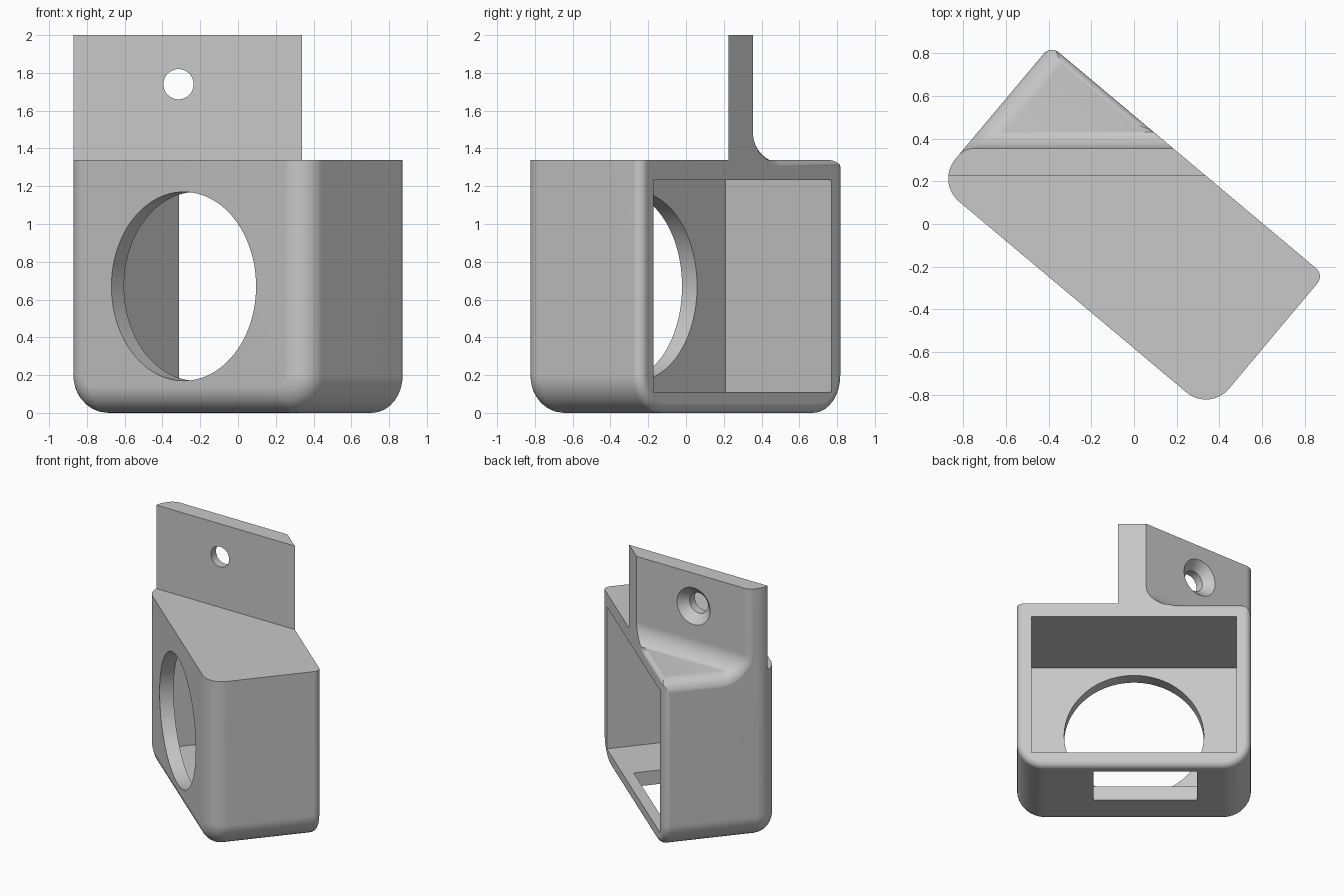
import bpy, bmesh
from math import sin, cos, pi, radians
from mathutils import Vector

if "Cube" in bpy.data.objects:
    bpy.data.objects.remove(bpy.data.objects["Cube"])

grey = bpy.data.materials.new("plain_grey")
grey.use_nodes = True
grey.diffuse_color = (0.58, 0.58, 0.58, 1)
grey.node_tree.nodes["Principled BSDF"].inputs["Base Color"].default_value = grey.diffuse_color

# Housing axes: U runs along its width, V from its front to its open back
TURN = radians(40)
U = Vector((cos(TURN), -sin(TURN), 0))
V = Vector((sin(TURN), cos(TURN), 0))
Z = Vector((0, 0, 1))
HALF, FRONT, BACK, TOP = 0.838, -0.447, 0.39, 1.34
WALL = 0.104
STEPS = 8


def place(u, v, z):
    return U * u + V * v + Z * z


def loft(name, rings):
    """Closed solid through rings of equal length."""
    bm = bmesh.new()
    loops = [[bm.verts.new(p) for p in ring] for ring in rings]
    n = len(loops[0])
    for a, b in zip(loops, loops[1:]):
        for i in range(n):
            j = (i + 1) % n
            bm.faces.new((a[i], a[j], b[j], b[i]))
    bm.faces.new(loops[0])
    bm.faces.new(loops[-1])
    bmesh.ops.recalc_face_normals(bm, faces=bm.faces)
    mesh = bpy.data.meshes.new(name)
    bm.to_mesh(mesh)
    bm.free()
    mesh.materials.append(grey)
    obj = bpy.data.objects.new(name, mesh)
    bpy.context.scene.collection.objects.link(obj)
    return obj


def box(name, u, v, z):
    return loft(name, [[place(a, b, c) for a, b in
                        ((u[0], v[0]), (u[1], v[0]), (u[1], v[1]), (u[0], v[1]))] for c in z])


def circle(centre, a, b, r, n):
    return [centre + a * (r * cos(2 * pi * i / n)) + b * (r * sin(2 * pi * i / n)) for i in range(n)]


def combine(target, tool, operation):
    tool.hide_render = True
    mod = target.modifiers.new(tool.name, 'BOOLEAN')
    mod.operation, mod.solver, mod.object = operation, 'EXACT', tool
    bpy.context.view_layer.objects.active = target
    bpy.ops.object.modifier_apply(modifier=mod.name)
    bpy.data.objects.remove(tool)


# Outer block: U-shaped section, soft at the front and slightly at the back
def section(v, inset, corner=0.2):
    ring = [place(HALF - inset, v, 2.1), place(-HALF + inset, v, 2.1)]
    for side, start in ((-1, pi), (1, 1.5 * pi)):
        for i in range(STEPS + 1):
            a = start + i * pi / 2 / STEPS
            r = corner - inset
            ring.append(place(side * (HALF - corner) + r * cos(a), v, corner + r * sin(a)))
    return ring


def soft_end(v, r, sign):
    angles = [i * pi / 2 / STEPS for i in range(STEPS + 1)]
    return [section(v + sign * r * (1 - cos(a)), r * (1 - sin(a))) for a in angles]


housing = loft("mounting_housing", soft_end(FRONT, 0.14, 1) + soft_end(BACK, 0.05, -1)[::-1])


# Upper outline: hanging plate, hollow curve and rear shelf, swept along x,
# with a rounded edge where the sweep meets an upright plane
PLATE_FRONT, PLATE_BACK, HOLLOW = 0.225, 0.355, 0.14


def upper_shape(name, normal, distance, radius, direction, front, top, lift=0.0):
    def on_plane(y, z):
        return Vector(((distance - normal.y * y) / normal.x, y, z))

    y0, z0 = PLATE_BACK + lift, TOP + lift
    curve = [((y0, top), Vector((0, 1, 0)))]
    for i in range(STEPS + 1):
        a = i * pi / 2 / STEPS
        n = Vector((0, cos(a), sin(a)))
        curve.append(((y0 + HOLLOW * (1 - cos(a)), z0 + HOLLOW * (1 - sin(a))), n))
    curve.append(((0.9, z0), Z.copy()))

    rings = []
    for k in range(STEPS + 1):
        slide = Vector((direction * 0.005 * k, 0, 0))
        ring = [on_plane(y, z) + slide for y, z in front]
        for (y, z), n in curve:
            r = radius(n.z)
            centre = on_plane(y, z) - (normal + n) * (r / (1 + normal.dot(n)))
            ring.append(centre + normal.slerp(n, k / STEPS) * r)
        ring.append(on_plane(0.9, -0.1) + slide)
        rings.append(ring)
    rings.append([p + Vector((direction * 4, 0, 0)) for p in rings[-1]])
    return loft(name, rings)


combine(housing, upper_shape(
    "left_edge_shape", -U, HALF + 0.001, lambda up: 0.1, 1,
    [(-1, -0.1), (-1, TOP), (PLATE_FRONT, TOP), (PLATE_FRONT, 2)], 2), 'INTERSECT')
combine(housing, upper_shape(
    "back_edge_shape", V, BACK + 0.001, lambda up: 0.005 + 0.04 * up, -1,
    [(-1, -0.1), (-1, 2.1)], 2.1, 0.0015), 'INTERSECT')

# Open-backed cavity, floor slot and round front window
inner = HALF - WALL
combine(housing, box("cavity", (-inner, inner), (FRONT + WALL, 1), (0.11, 1.232)), 'DIFFERENCE')
combine(housing, box("floor_slot", (-0.45, 0.29), (-0.1, 0.31), (-0.1, 0.2)), 'DIFFERENCE')
combine(housing, loft("window", [circle(place(0, v, TOP / 2), U, Z, 0.5, 96)
                                 for v in (-0.6, -0.2)]), 'DIFFERENCE')

# Countersunk screw hole through the plate
X = Vector((1, 0, 0))
combine(housing, loft("screw_hole", [circle(Vector((-0.315, y, 1.74)), X, Z, r, 48)
                                     for y, r in ((0.1, 0.08), (0.29, 0.08), (0.405, 0.195))]),
        'DIFFERENCE')

# Smooth curves with crisp edges
bpy.ops.object.select_all(action='DESELECT')
housing.select_set(True)
bpy.context.view_layer.objects.active = housing
bpy.ops.object.shade_smooth_by_angle(angle=radians(30))
weighted = housing.modifiers.new("flat_faces", 'WEIGHTED_NORMAL')
weighted.keep_sharp = True
